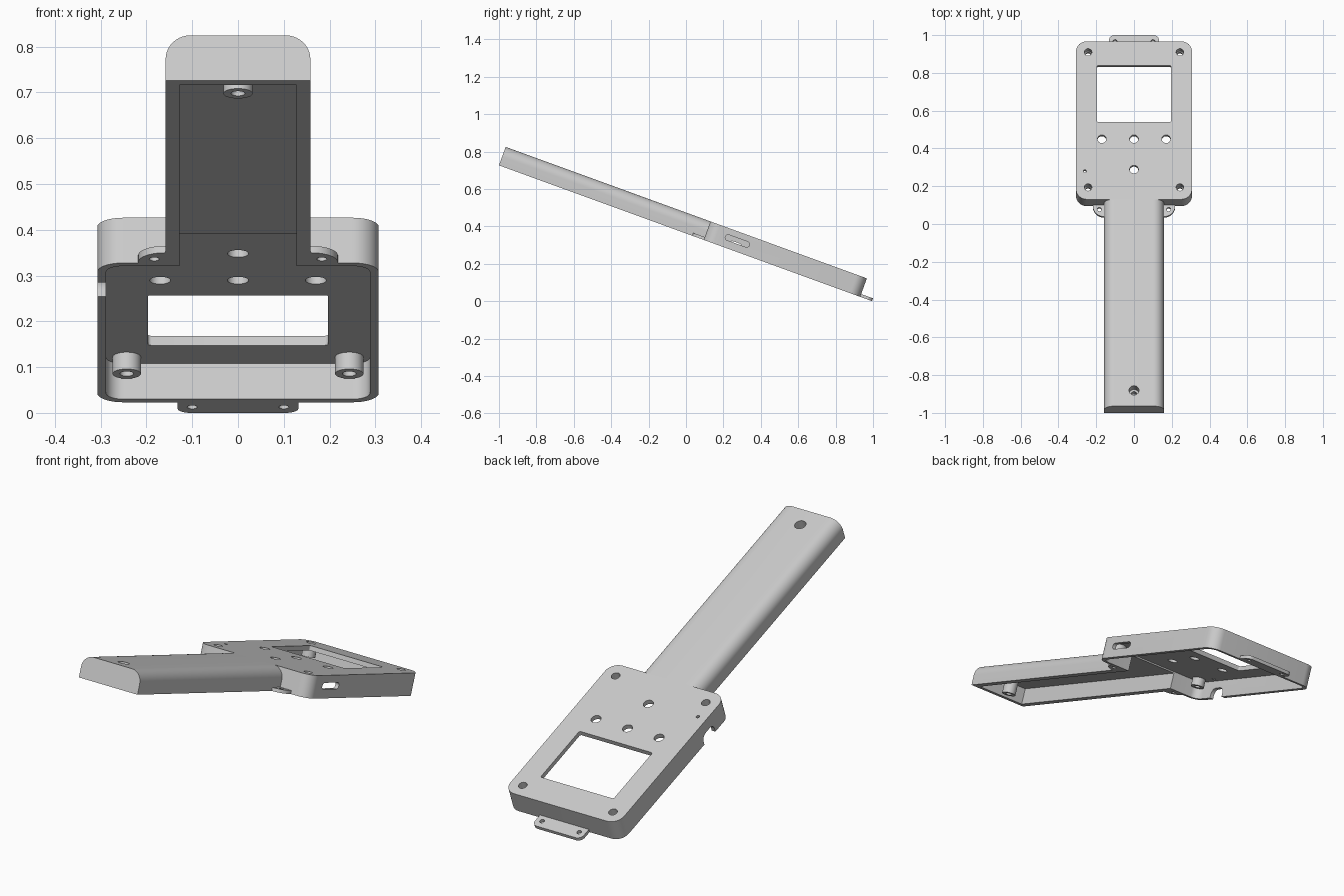
import bpy, bmesh, math
from mathutils import Matrix

cube = bpy.data.objects.get("Cube")
if cube:
    bpy.data.objects.remove(cube, do_unlink=True)

# One grey plastic
grey = bpy.data.materials.new("grey_plastic")
grey.use_nodes = True
COL = (0.6, 0.6, 0.6, 1.0)
grey.diffuse_color = COL
grey.node_tree.nodes["Principled BSDF"].inputs["Base Color"].default_value = COL

# Parts are built flat (x across, y along the length, z thickness), then tilted
TILT = Matrix.Translation((0, -1, 0.726)) @ Matrix.Rotation(math.radians(-20), 4, 'X')
H = 0.105          # overall thickness
HEAD0, HEAD1 = 1.165, 2.055
PLATE = 0.083      # underside of the head's top plate


def rounded(a0, a1, b0, b1, radii, seg=10):
    """Rectangle outline; radii in order low-low, high-low, high-high, low-high."""
    pts = []
    corners = [(a0, b0, 1, 1), (a1, b0, -1, 1), (a1, b1, -1, -1), (a0, b1, 1, -1)]
    for i, ((a, b, sa, sb), r) in enumerate(zip(corners, radii)):
        if r == 0:
            pts.append((a, b))
            continue
        for k in range(seg + 1):
            t = math.pi + math.pi / 2 * (i + k / seg)
            pts.append((a + sa * r + r * math.cos(t), b + sb * r + r * math.sin(t)))
    return pts


def circle(x, y, r, n=32):
    return [(x + r * math.cos(2 * math.pi * k / n),
             y + r * math.sin(2 * math.pi * k / n)) for k in range(n)]


def prism(name, outline, lo, hi, axis='z'):
    """Extrude a 2D outline between lo and hi along an axis."""
    place = {'x': lambda p, d: (d, p[0], p[1]),
             'y': lambda p, d: (p[0], d, p[1]),
             'z': lambda p, d: (p[0], p[1], d)}[axis]
    bm = bmesh.new()
    a = [bm.verts.new(place(p, lo)) for p in outline]
    b = [bm.verts.new(place(p, hi)) for p in outline]
    bm.faces.new(a)
    bm.faces.new(b)
    n = len(a)
    for i in range(n):
        bm.faces.new((a[i], a[(i + 1) % n], b[(i + 1) % n], b[i]))
    bmesh.ops.recalc_face_normals(bm, faces=bm.faces[:])
    me = bpy.data.meshes.new(name)
    bm.to_mesh(me)
    bm.free()
    me.materials.append(grey)
    ob = bpy.data.objects.new(name, me)
    bpy.context.collection.objects.link(ob)
    return ob


def finish(ob, cutters=()):
    """Cut the part, remove the cutters, shade and tilt it."""
    for c in cutters:
        c.hide_render = True
        m = ob.modifiers.new("cut", 'BOOLEAN')
        m.operation, m.solver, m.object = 'DIFFERENCE', 'EXACT', c
    dg = bpy.context.evaluated_depsgraph_get()
    me = bpy.data.meshes.new_from_object(ob.evaluated_get(dg))
    ob.modifiers.clear()
    ob.data = me
    for c in cutters:
        bpy.data.objects.remove(c, do_unlink=True)
    me.shade_smooth()
    me.set_sharp_from_angle(angle=math.radians(30))
    ob.matrix_world = TILT


def hole(x, y, r, lo=-0.05, hi=0.2):
    return prism("cutter", circle(x, y, r), lo, hi)


def passage():
    """Cavity of the handle, running on into the head."""
    return prism("cutter", rounded(-0.128, 0.128, 0.028, 1.188, [0] * 4), -0.05, 0.076)


corner_spots = [(sx * 0.243, y) for sx in (-1, 1) for y in (1.233, 1.994)]
SCREW = (0, 0.089)

# Head: open-bottomed shell with window, holes, side slot and cable notch
head = prism("head_shell", rounded(-0.307, 0.307, HEAD0, HEAD1, [0.057] * 4), 0, H)
cuts = [prism("cutter", rounded(-0.288, 0.288, 1.185, 2.035, [0.038] * 4), -0.05, PLATE),
        passage(),
        prism("cutter", rounded(-0.197, 0.197, 1.60, 1.919, [0.008] * 4, 4), 0.03, 0.2),
        prism("cutter", rounded(1.268, 1.404, 0.041, 0.071, [0.0149] * 4), 0.25, 0.35, 'x'),
        prism("cutter", rounded(1.29, 1.38, -0.05, 0.047, [0, 0, 0.03, 0.03]), -0.35, -0.25, 'x'),
        hole(-0.26, 1.324, 0.008)]
cuts += [hole(x, y, 0.023) for x, y in [(-0.17, 1.505), (0, 1.505), (0.17, 1.505), (0, 1.334)]]
cuts += [hole(x, y, 0.020) for x, y in corner_spots]
finish(head, cuts)

# Handle: channel with rounded top edges and a closed end
handle = prism("handle", rounded(-0.158, 0.158, 0, H, [0, 0, 0.055, 0.055]), 0, HEAD0, 'y')
finish(handle, [passage(), hole(*SCREW, 0.026)])

# Screw bosses with counterbores
for i, (x, y) in enumerate(corner_spots):
    boss = prism(f"corner_boss_{i + 1}", circle(x, y, 0.031), 0.044, PLATE)
    finish(boss, [hole(x, y, 0.015), hole(x, y, 0.020, 0.065)])
boss = prism("handle_boss", circle(*SCREW, 0.032), 0.002, 0.076)
finish(boss, [hole(*SCREW, 0.015), hole(*SCREW, 0.026, 0.045)])

# Mounting ears beside the neck
for side, s in (("left", 1), ("right", -1)):
    outline = [(s * a, b) for a, b in rounded(0.15, 0.218, 1.10, 1.175, [0, 0.06, 0, 0])]
    ear = prism(side + "_ear", outline, 0, 0.016)
    finish(ear, [hole(s * 0.183, 1.141, 0.011)])

# Mounting tab at the far end
tab = prism("end_tab", rounded(-0.132, 0.132, 2.045, 2.1225, [0, 0, 0.028, 0.028]), 0, 0.016)
finish(tab, [hole(s * 0.1, 2.086, 0.011) for s in (-1, 1)])
